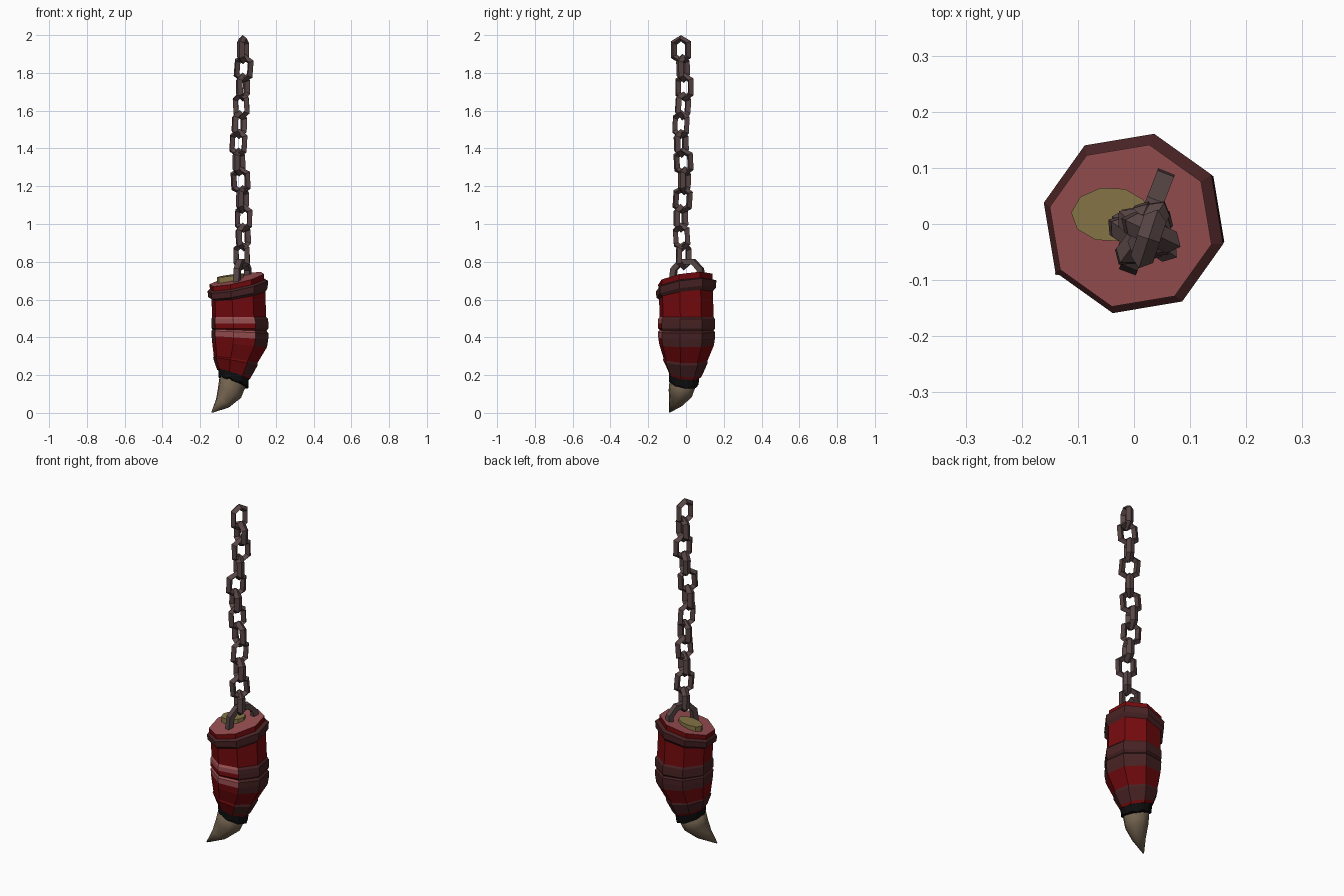
import bpy, bmesh
from math import sin, cos, radians
from mathutils import Vector, Matrix

cube = bpy.data.objects.get("Cube")
if cube:
    bpy.data.objects.remove(cube, do_unlink=True)


def material(name, rgb):
    m = bpy.data.materials.new(name)
    m.use_nodes = True
    m.diffuse_color = (*rgb, 1)
    node = next(n for n in m.node_tree.nodes if n.type == 'BSDF_PRINCIPLED')
    node.inputs["Base Color"].default_value = (*rgb, 1)
    node.inputs["Roughness"].default_value = 0.9
    return m


RED = material("red_lacquer", (0.17, 0.003, 0.004))
PINK = material("faded_red", (0.32, 0.08, 0.085))
BAND = material("dark_band", (0.064, 0.016, 0.017))
IRON = material("chain_iron", (0.098, 0.06, 0.06))
PLUG = material("olive_plug", (0.24, 0.18, 0.064))
BLACK = material("black_collar", (0.004, 0.004, 0.004))
HORN = material("horn", (0.165, 0.12, 0.076))


def loft(name, rings, mats, rule=None, loop=False):
    """Skin a list of point rings; rule(segment, side) picks a material index."""
    bm = bmesh.new()
    rows = [[bm.verts.new(p) for p in ring] for ring in rings]
    n = len(rows[0])
    for s in range(len(rows) if loop else len(rows) - 1):
        a, b = rows[s], rows[(s + 1) % len(rows)]
        for k in range(n):
            j = (k + 1) % n
            f = bm.faces.new((a[k], a[j], b[j], b[k]))
            f.material_index = rule(s, k) if rule else 0
    if not loop:
        for s, row in ((0, rows[0]), (len(rows) - 1, rows[-1])):
            f = bm.faces.new(row)
            f.material_index = rule(s, -1) if rule else 0
    bmesh.ops.recalc_face_normals(bm, faces=bm.faces)
    mesh = bpy.data.meshes.new(name)
    bm.to_mesh(mesh)
    bm.free()
    for m in mats:
        mesh.materials.append(m)
    ob = bpy.data.objects.new(name, mesh)
    bpy.context.collection.objects.link(ob)
    return ob


def ring(cx, cy, z, r, sx, sy, sides=8, squash=1.0, jag=0.0):
    """Polygon ring in a plane sloping by sx and sy, with an optional zigzag."""
    pts = []
    for k in range(sides):
        t = radians(32) + k * radians(360) / sides
        dx, dy = r * cos(t), r * sin(t) * squash
        pts.append(Vector((cx + dx, cy + dy,
                           z + sx * dx + sy * dy + jag * (-1) ** k)))
    return pts


# Body: tilted octagon rings from top to bottom, each with the strip below it
body = [
    (-.006, -.003, .708, .148, .22, .15, "red"),
    (-.006, -.003, .680, .147, .20, .14, "band"),
    (-.001, .001, .672, .164, .20, .14, "band"),
    (-.001, .001, .637, .162, .18, .13, "band"),
    (.002, 0, .622, .146, .16, .12, "red"),
    (.006, .003, .508, .147, 0, 0, "strap_top"),
    (.009, .003, .497, .154, 0, 0, "strap_top"),
    (.010, .003, .473, .155, 0, 0, "strap"),
    (.010, .003, .448, .155, 0, 0, "strap"),
    (.008, .003, .438, .147, -.03, 0, "strap_top"),
    (.010, .003, .428, .155, -.04, 0, "strap_top"),
    (.010, .003, .398, .154, -.06, 0, "strap"),
    (.008, .003, .362, .149, -.10, 0, "red"),
    (-.012, -.003, .282, .119, -.15, -.03, "strap"),
    (-.014, -.004, .272, .121, -.18, -.04, "strap"),
    (-.023, -.006, .216, .095, -.30, -.10, "red"),
    (-.024, -.008, .203, .088, -.32, -.12, "red"),
]
FRONT_SIDES = (4, 5)


def body_rule(s, k):
    kind = body[s][-1]
    if k < 0:
        return 1 if s == 0 else 0
    if kind == "band":
        return 2
    if kind.startswith("strap"):
        if k not in FRONT_SIDES:
            return 2
        return 1 if kind == "strap_top" else 0
    return 0


loft("body", [ring(*b[:6]) for b in body], [RED, PINK, BAND], body_rule)

# Collar with a ragged lower edge between the body and the claw
loft("collar", [ring(-.024, -.008, .218, .083, -.33, -.13, 16),
                ring(-.024, -.012, .163, .079, -.35, -.16, 16, jag=.006)], [BLACK])

# Curved claw
claw = loft("claw", [ring(-.024, -.013, .18, .074, -.35, -.16, 8),
                     ring(-.045, -.030, .105, .063, -.45, -.22, 8),
                     ring(-.080, -.055, .053, .037, -.60, -.30, 8),
                     ring(-.138, -.088, .003, .003, -.60, -.30, 8)], [HORN])
for p in claw.data.polygons:
    p.use_smooth = True

# Oval plug set in the lid
loft("lid_plug", [ring(-.042, .017, z, .07, .14, .08, 10, .7)
                  for z in (.67, .728)], [PLUG])


# Chain links: stretched hexagons with a ridged, diamond section
def hexagon(half_width, shoulder, tip):
    return [(0, tip), (half_width, shoulder), (half_width, -shoulder),
            (0, -tip), (-half_width, -shoulder), (-half_width, shoulder)]


def chain_link(name, centre, azimuth, tilt):
    turn = Matrix.Rotation(azimuth, 3, 'Z') @ Matrix.Rotation(tilt, 3, 'Y')
    depth = .021
    rings = []
    for outer, inner in zip(hexagon(.055, .045, .077), hexagon(.022, .027, .043)):
        mx, mz = ((a + b) / 2 for a, b in zip(outer, inner))
        section = ((outer[0], 0, outer[1]), (mx, depth, mz),
                   (inner[0], 0, inner[1]), (mx, -depth, mz))
        rings.append([centre + turn @ Vector(p) for p in section])
    loft(name, rings, [IRON], loop=True)


LINKS = 12
for i in range(LINKS):
    z = 1.923 - i * (1.923 - .832) / (LINKS - 1)
    sway = Vector((.016 + .014 * cos((z - 1.82) * 7.7),
                   -.018 + .01 * sin(i * 1.3 - 1), z))
    azimuth = radians((-32 if i % 2 else 62) + 10 * cos(i * .9))
    chain_link(f"chain_link_{i + 1}", sway, azimuth, radians(5 * sin(i * 1.7)))

# Staple that holds the chain to the lid
along = Vector((.07, .18, 0)).normalized()
side = Vector((-along.y, along.x, 0))
middle = Vector((.024, .006, 0))
arch = []
for (ou, oz), (iu, iz) in zip(
        [(-.1, .68), (-.09, .765), (-.04, .815), (.04, .815), (.09, .765), (.1, .68)],
        [(-.07, .68), (-.06, .755), (-.03, .785), (.03, .785), (.06, .755), (.07, .68)]):
    arch.append([middle + along * u + side * d + Vector((0, 0, z))
                 for u, z, d in ((ou, oz, -.016), (ou, oz, .016),
                                 (iu, iz, .016), (iu, iz, -.016))])
loft("staple", arch, [IRON])
